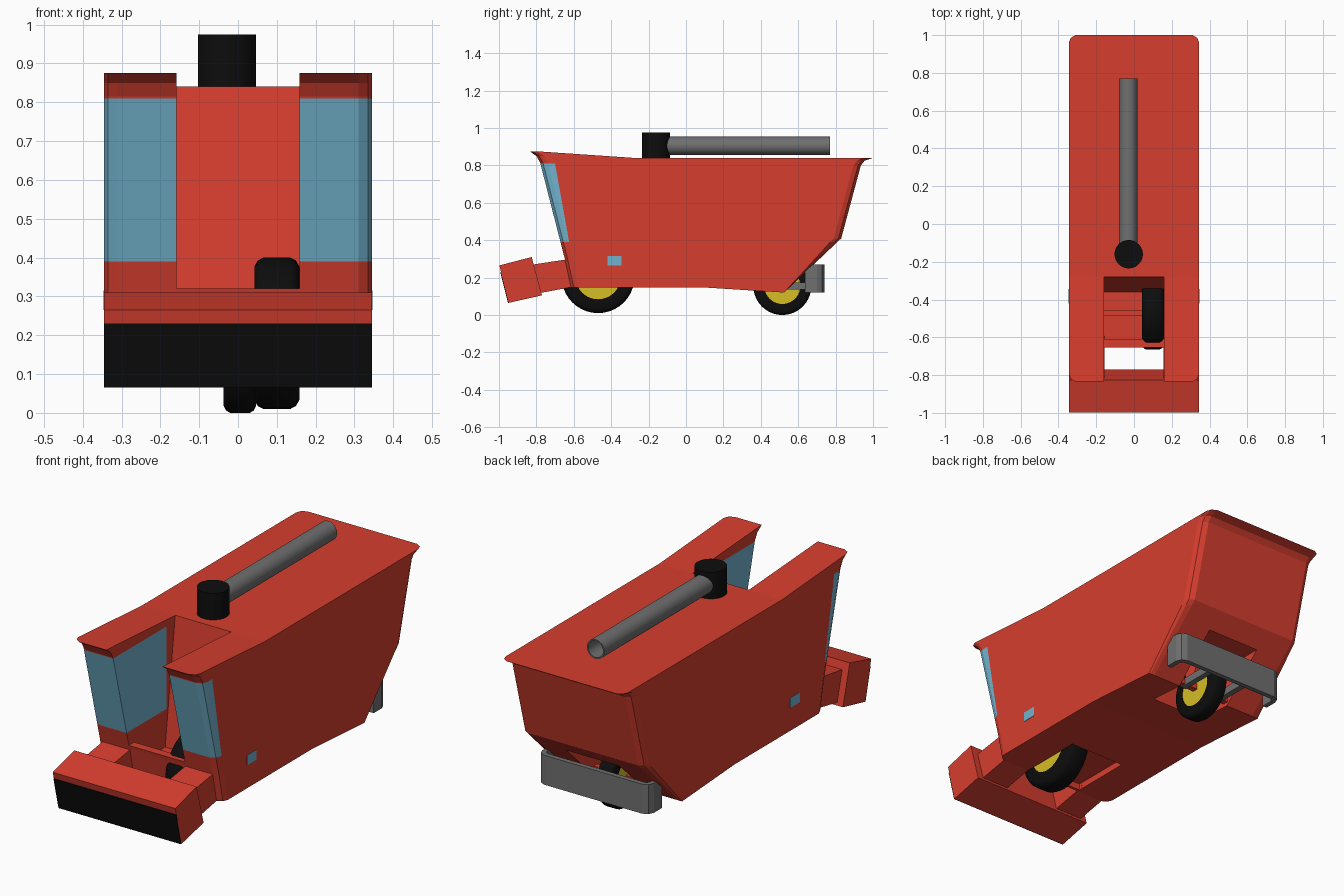
import bpy, bmesh, math
from mathutils import Vector

if "Cube" in bpy.data.objects:
    bpy.data.objects.remove(bpy.data.objects["Cube"])


def material(name, rgb):
    m = bpy.data.materials.new(name)
    m.diffuse_color = (*rgb, 1)
    m.use_nodes = True
    m.node_tree.nodes["Principled BSDF"].inputs["Base Color"].default_value = m.diffuse_color
    return m


RED = material("red paint", (0.68, 0.048, 0.028))
BLUE = material("window blue", (0.17, 0.45, 0.61))
BLACK = material("black rubber", (0.004, 0.004, 0.004))
GREY = material("grey metal", (0.16, 0.16, 0.16))
YELLOW = material("yellow hub", (0.68, 0.51, 0.02))


def finish(name, bm, mat, smooth=False):
    bmesh.ops.recalc_face_normals(bm, faces=bm.faces)
    me = bpy.data.meshes.new(name)
    bm.to_mesh(me)
    bm.free()
    me.materials.append(mat)
    ob = bpy.data.objects.new(name, me)
    bpy.context.collection.objects.link(ob)
    if smooth:
        bpy.ops.object.select_all(action='DESELECT')
        ob.select_set(True)
        bpy.context.view_layer.objects.active = ob
        bpy.ops.object.shade_smooth_by_angle(angle=math.radians(35))
    return ob


def loft(name, sections, mat):
    """Join equal-length closed sections of 3D points and cap both ends."""
    bm = bmesh.new()
    rings = [[bm.verts.new(p) for p in s] for s in sections]
    n = len(rings[0])
    for a, b in zip(rings, rings[1:]):
        for i in range(n):
            bm.faces.new((a[i], a[(i + 1) % n], b[(i + 1) % n], b[i]))
    bm.faces.new(rings[0])
    bm.faces.new(rings[-1])
    return finish(name, bm, mat)


def extrude_x(name, profile, x0, x1, mat):
    return loft(name, [[(x, y, z) for y, z in profile] for x in (x0, x1)], mat)


def box(name, x0, x1, y0, y1, z0, z1, mat):
    return extrude_x(name, [(y0, z0), (y1, z0), (y1, z1), (y0, z1)], x0, x1, mat)


def lathe(name, profile, axis, loc, mat, steps=40):
    """Spin (axial, radius) points around an axis through loc."""
    ax = Vector(axis)
    side = Vector((0, 0, 1)) if abs(ax.z) < 0.5 else Vector((1, 0, 0))
    bm = bmesh.new()
    vs = [bm.verts.new(Vector(loc) + ax * a + side * r) for a, r in profile]
    edges = [bm.edges.new(p) for p in zip(vs, vs[1:])]
    bmesh.ops.spin(bm, geom=vs + edges, cent=loc, axis=ax, angle=2 * math.pi, steps=steps)
    bmesh.ops.remove_doubles(bm, verts=bm.verts, dist=0.0001)
    return finish(name, bm, mat, True)


# Body: side profile, with front and back corners rounded across the width
# (y, z, direction in which the corner is pulled in)
PROFILE = [(-0.835, 0.875, 1), (-0.80, 0.85, 1), (-0.78, 0.815, 1), (-0.648, 0.30, 1),
           (-0.615, 0.147, 1), (0.10, 0.147, 0), (0.525, 0.12, 0), (0.83, 0.41, -1),
           (0.935, 0.80, -1), (0.955, 0.825, -1), (1.0, 0.84, -1), (-0.28, 0.84, 0)]
CORNER = [(0.345, 0.04), (0.335, 0.015), (0.31, 0)]
stations = [(-x, d) for x, d in CORNER] + [(x, d) for x, d in reversed(CORNER)]
body = loft("body", [[(x, y + s * d, z) for y, z, s in PROFILE] for x, d in stations], RED)
body.data.materials.append(BLUE)

# Cut the cab slot, the front wheel well and the rear wheel well
cutters = [
    extrude_x("slot_cutter", [(-0.266, 0.95), (-0.36, 0.2), (-0.61, 0.2), (-0.61, 0.32),
                              (-1, 0.32), (-1, 0.95)], -0.158, 0.158, RED),
    box("front_well_cutter", -0.157, 0.157, -0.60, -0.28, -0.1, 0.18, RED),
    box("rear_well_cutter", -0.15, 0.15, 0.33, 0.95, -0.1, 0.335, RED)]
bpy.context.view_layer.objects.active = body
for c in cutters:
    mod = body.modifiers.new(c.name, 'BOOLEAN')
    mod.operation = 'DIFFERENCE'
    mod.solver = 'EXACT'
    mod.object = c
    bpy.ops.object.modifier_apply(modifier=mod.name)
    bpy.data.objects.remove(c)

# Windows: split the cab faces along the window borders, then colour them
rake = Vector((0, 0.42, 0.075)).normalized()
rake_point = Vector((0, -0.70, 0.81))
bm = bmesh.new()
bm.from_mesh(body.data)
for co, no in [((0, 0, 0.39), (0, 0, 1)), ((0, 0, 0.81), (0, 0, 1)),
               (rake_point, rake), ((0, -0.35, 0), (0, 1, 0))]:
    bmesh.ops.bisect_plane(bm, geom=bm.verts[:] + bm.edges[:] + bm.faces[:],
                           plane_co=co, plane_no=no, dist=0.00001)
bm.normal_update()
for f in bm.faces:
    c = f.calc_center_median()
    f.material_index = 0
    if 0.39 < c.z < 0.81:
        ahead = (c - rake_point).dot(rake) < 0.001
        inner = abs(c.x) < 0.17 and abs(f.normal.x) > 0.9 and c.y < -0.35
        if ahead or inner:
            f.material_index = 1
bm.to_mesh(body.data)
bm.free()

for side, s in (("left", -1), ("right", 1)):
    # Small side windows
    box(side + "_side_window", s * 0.342, s * 0.347, -0.42, -0.345, 0.265, 0.315, BLUE)
    # Arms that carry the front bumper
    extrude_x(side + "_bumper_arm", [(-0.85, 0.265), (-0.62, 0.30), (-0.58, 0.155), (-0.82, 0.11)],
              s * 0.156, s * 0.31, RED)
    # Rear fork and the struts of the rear bumper
    extrude_x(side + "_rear_fork", [(0.46, 0.36), (0.62, 0.36), (0.55, 0.2), (0.49, 0.2)],
              0.005 + s * 0.05, 0.005 + s * 0.075, RED)
    box(side + "_rear_strut", s * 0.09, s * 0.12, 0.50, 0.72, 0.135, 0.175, GREY)

# Front bumper with its black face
extrude_x("front_bumper", [(-0.998, 0.265), (-0.825, 0.31), (-0.77, 0.105), (-0.948, 0.065)],
          -0.345, 0.345, RED)
extrude_x("bumper_pad", [(-0.993, 0.23), (-0.985, 0.23), (-0.945, 0.066), (-0.952, 0.065)],
          -0.345, 0.345, BLACK)

# Rear bumper: plate with rounded ends folded forward
outer = [(0.315, 0.635), (0.315, 0.70), (0.303, 0.728), (0.275, 0.74)]
inner = [(0.29, 0.635), (0.29, 0.70), (0.283, 0.71), (0.275, 0.715)]
outline = outer + [(-x, y) for x, y in outer[::-1]] + [(-x, y) for x, y in inner] + inner[::-1]
loft("rear_bumper", [[(x + 0.005, y, z) for x, y in outline] for z in (0.12, 0.27)], GREY)

# Wheels
for name, x, y, z, r, w in [("front", 0.1, -0.47, 0.205, 0.195, 0.058),
                            ("rear", 0.005, 0.515, 0.155, 0.155, 0.042)]:
    h = r * 0.62
    lathe(name + "_tire", [(-w, h), (-w, r * 0.88), (-w * 0.85, r * 0.96), (-w * 0.6, r),
                           (w * 0.6, r), (w * 0.85, r * 0.96), (w, r * 0.88), (w, h),
                           (-w, h)], (1, 0, 0), (x, y, z), BLACK)
    lathe(name + "_hub", [(-w * 0.9, 0), (-w * 0.9, h), (w * 0.9, h), (w * 0.9, 0)],
          (1, 0, 0), (x, y, z), YELLOW)
    box(name + "_axle", -0.16, 0.16, y - 0.015, y + 0.015, z - 0.015, z + 0.015, RED)

# Roof turret and hollow exhaust tube
lathe("turret", [(0.83, 0), (0.83, 0.075), (0.975, 0.075), (0.975, 0)],
      (0, 0, 1), (-0.028, -0.16, 0), BLACK)
lathe("roof_tube", [(-0.12, 0), (-0.12, 0.049), (0.77, 0.049), (0.77, 0.042), (0.0, 0.042), (0.0, 0)],
      (0, 1, 0), (-0.03, 0, 0.905), GREY)
